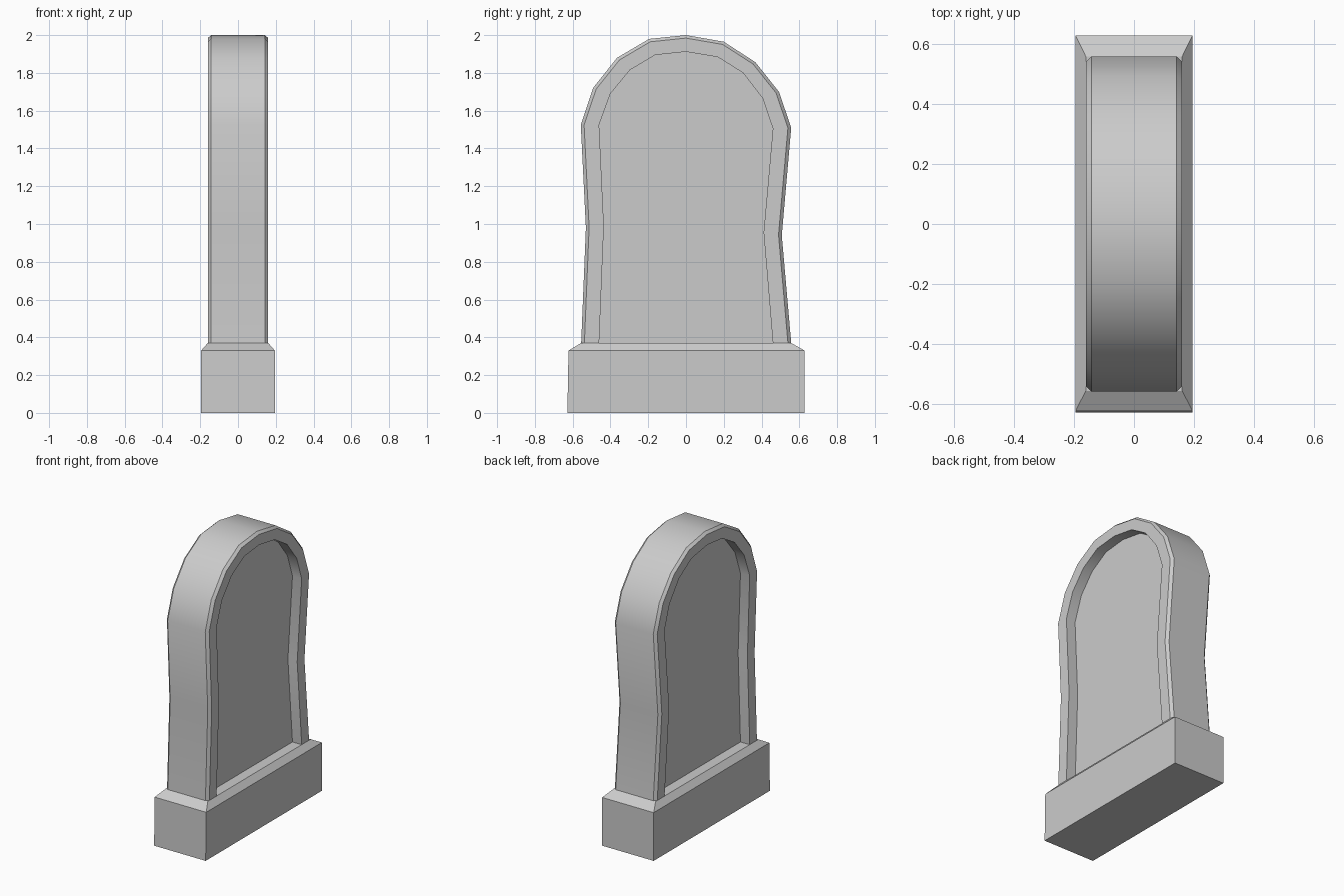
import bpy
import bmesh

if "Cube" in bpy.data.objects:
    bpy.data.objects.remove(bpy.data.objects["Cube"])


def make_object(name, bm):
    bmesh.ops.recalc_face_normals(bm, faces=bm.faces)
    mesh = bpy.data.meshes.new(name)
    bm.to_mesh(mesh)
    bm.free()
    obj = bpy.data.objects.new(name, mesh)
    bpy.context.collection.objects.link(obj)
    return obj


def loft(rings, closed):
    """Bridge successive rings of points and cap both ends."""
    bm = bmesh.new()
    loops = [[bm.verts.new(p) for p in ring] for ring in rings]
    n = len(loops[0])
    for a, b in zip(loops, loops[1:]):
        for i in range(n if closed else n - 1):
            j = (i + 1) % n
            bm.faces.new((a[i], a[j], b[j], b[i]))
    bm.faces.new(loops[0])
    bm.faces.new(loops[-1])
    return bm


# Slab outlines (y, z): outer silhouette, front rim edge, recess edge
outer = [(-0.555, 0.37), (-0.53, 0.98), (-0.557, 1.525), (-0.492, 1.72),
         (-0.365, 1.88), (-0.195, 1.98), (0, 2.0), (0.2, 1.965),
         (0.367, 1.857), (0.492, 1.70), (0.557, 1.51), (0.507, 0.94),
         (0.557, 0.37)]
inner = [(-0.46, 0.37), (-0.435, 0.99), (-0.46, 1.525), (-0.40, 1.69),
         (-0.297, 1.815), (-0.163, 1.895), (0, 1.912), (0.168, 1.884),
         (0.302, 1.80), (0.406, 1.665), (0.46, 1.505), (0.411, 0.955),
         (0.46, 0.37)]
rim = [(a + (c - a) * 0.18, b + (d - b) * 0.18)
       for (a, b), (c, d) in zip(outer, inner)]

# Headstone slab: recessed panel, rim and chamfer on both faces
half = [(inner, 0.09), (inner, 0.16), (rim, 0.16), (outer, 0.142)]
sections = [(p, -x) for p, x in half] + [(p, x) for p, x in reversed(half)]
slab = make_object("headstone_slab", loft(
    [[(x, y, z) for y, z in p] for p, x in sections], closed=False))

# Plinth with sloped top edge
def rect(x, y0, y1, z):
    return [(-x, y0, z), (x, y0, z), (x, y1, z), (-x, y1, z)]


make_object("plinth", loft([rect(0.195, -0.628, 0.628, 0.0),
                            rect(0.195, -0.622, 0.628, 0.33),
                            rect(0.16, -0.555, 0.557, 0.37)], closed=True))

# Smooth the curved bands, keep the chamfers sharp
bpy.ops.object.select_all(action='DESELECT')
slab.select_set(True)
bpy.context.view_layer.objects.active = slab
bpy.ops.object.shade_smooth_by_angle(angle=0.52)
